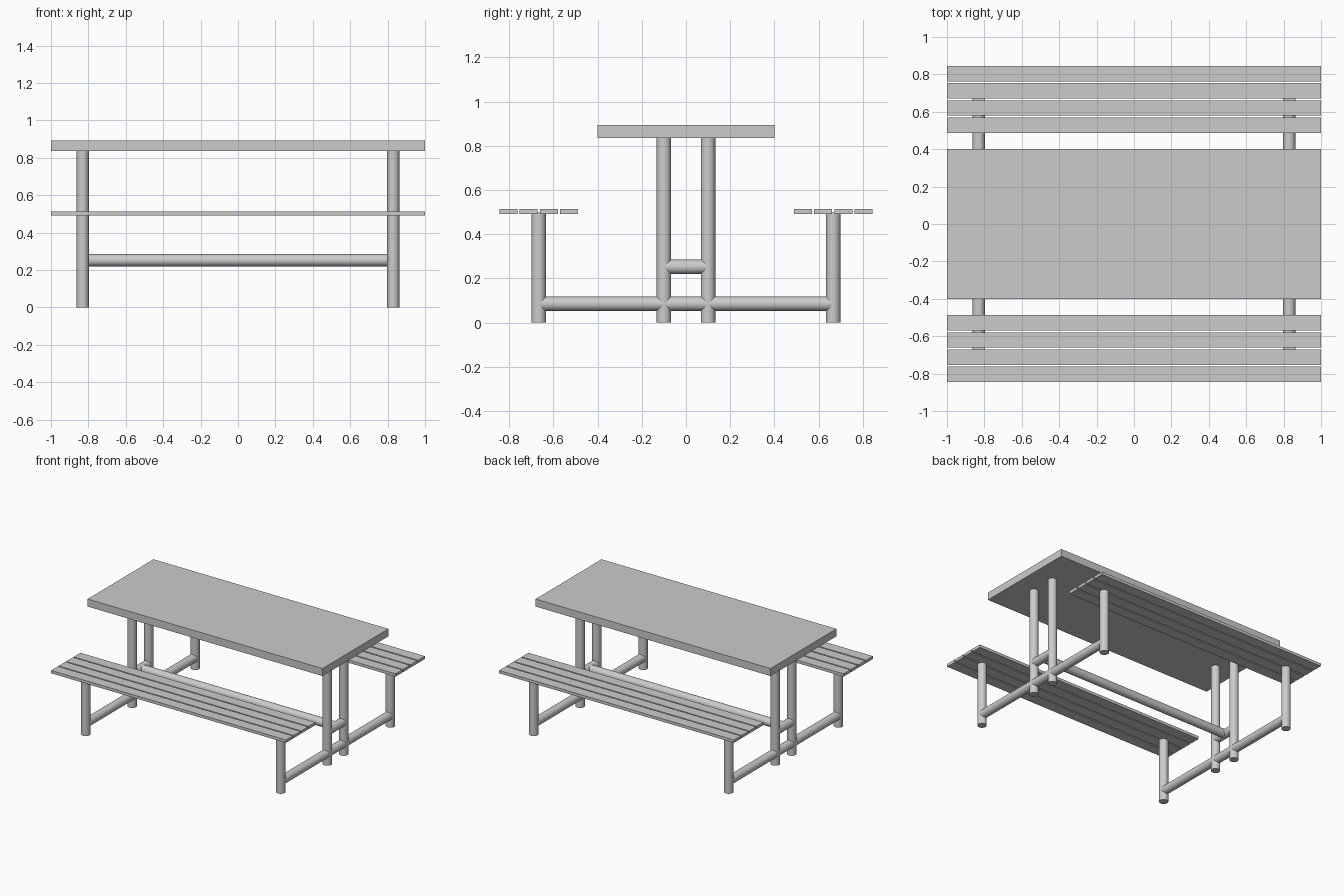
import bpy
from mathutils import Vector

if "Cube" in bpy.data.objects:
    bpy.data.objects.remove(bpy.data.objects["Cube"])

R = 0.0325       # pipe radius
LEG_X = 0.83
LEG_Y = 0.10
SEAT_Y = 0.666


def board(name, y, z0, z1, width, length=2.0):
    bpy.ops.mesh.primitive_cube_add(size=1, location=(0, y, (z0 + z1) / 2))
    ob = bpy.context.object
    ob.name = name
    ob.scale = (length, width, z1 - z0)
    bpy.ops.object.transform_apply(location=False, rotation=False, scale=True)


def pipe(name, a, b):
    a, b = Vector(a), Vector(b)
    bpy.ops.mesh.primitive_cylinder_add(vertices=32, radius=R, depth=(b - a).length,
                                        location=(a + b) / 2)
    ob = bpy.context.object
    ob.name = name
    ob.rotation_euler = (b - a).to_track_quat('Z', 'Y').to_euler()
    bpy.ops.object.shade_smooth_by_angle()


# Table top
board("table_top", 0, 0.835, 0.893, 0.8)

# Slatted benches
for side, s in (("front", -1), ("back", 1)):
    for i in range(4):
        board(f"{side}_seat_slat_{i + 1}", s * (SEAT_Y + (i - 1.5) * 0.0915),
              0.491, 0.513, 0.082)

# Pipe frames at both ends
for end, x in (("left", -LEG_X), ("right", LEG_X)):
    for side, s in (("front", -1), ("back", 1)):
        pipe(f"{end}_{side}_table_leg", (x, s * LEG_Y, 0), (x, s * LEG_Y, 0.837))
        pipe(f"{end}_{side}_bench_leg", (x, s * SEAT_Y, 0), (x, s * SEAT_Y, 0.498))
    pipe(f"{end}_foot_beam", (x, -SEAT_Y, 0.085), (x, SEAT_Y, 0.085))
    pipe(f"{end}_cross_bar", (x, -LEG_Y, 0.252), (x, LEG_Y, 0.252))

# Long stretcher joining the two ends
pipe("long_stretcher", (-LEG_X, 0, 0.252), (LEG_X, 0, 0.252))
